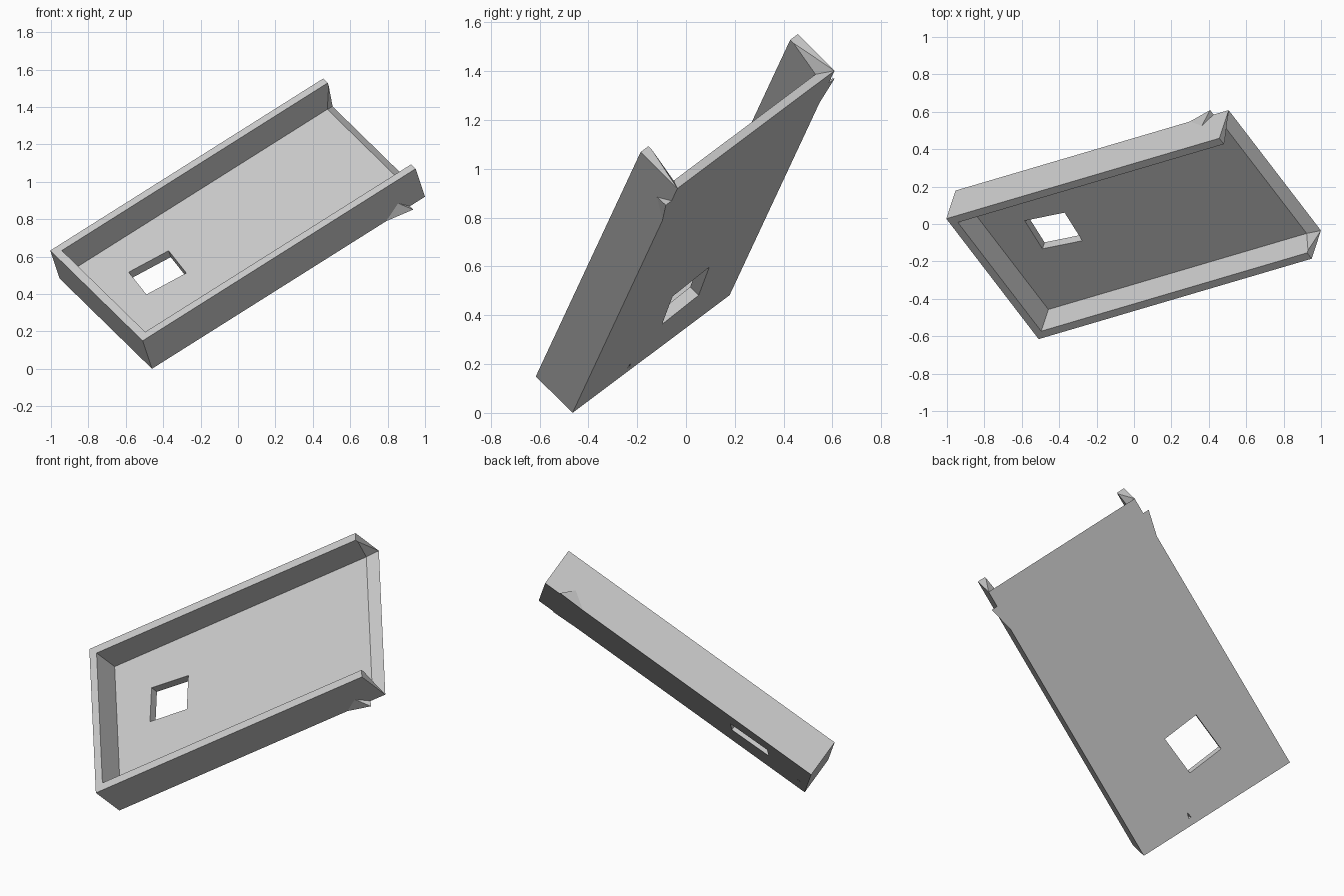
import bpy, bmesh
from mathutils import Matrix, Vector

if "Cube" in bpy.data.objects:
    bpy.data.objects.remove(bpy.data.objects["Cube"])

# Tray dimensions in its own frame: length, width, height, wall and floor
L, W, H, WALL, FLOOR = 1.778, 0.944, 0.218, 0.046, 0.05

# Tilted resting pose
u = Vector((1.46, 0.43, 0.92)).normalized()
v = Vector((-0.49, 0.645, 0.485))
v = (v - u * v.dot(u)).normalized()
pose = Matrix((u, v, u.cross(v))).transposed().to_4x4()
pose.translation = (-0.46, -0.465, 0.0)

grey = bpy.data.materials.new("light_grey")
grey.use_nodes = True
colour = (0.6, 0.6, 0.6, 1)
grey.diffuse_color = colour
grey.node_tree.nodes["Principled BSDF"].inputs["Base Color"].default_value = colour


def hull(name, points):
    """Convex solid around a few points."""
    bm = bmesh.new()
    for p in points:
        bm.verts.new(p)
    bmesh.ops.convex_hull(bm, input=bm.verts[:])
    bmesh.ops.dissolve_limit(bm, angle_limit=0.01, verts=bm.verts[:], edges=bm.edges[:])
    bmesh.ops.recalc_face_normals(bm, faces=bm.faces[:])
    mesh = bpy.data.meshes.new(name)
    bm.to_mesh(mesh)
    bm.free()
    mesh.materials.append(grey)
    ob = bpy.data.objects.new(name, mesh)
    bpy.context.collection.objects.link(ob)
    ob.matrix_world = pose
    return ob


def box(name, lo, hi):
    return hull(name, [(x, y, z) for x in (lo[0], hi[0])
                       for y in (lo[1], hi[1]) for z in (lo[2], hi[2])])


def both_sides(points):
    """Points plus their mirror across the tray's long middle line."""
    return points + [(x, W - y, z) for x, y, z in points]


def cut(target, cutter):
    cutter.hide_render = True
    mod = target.modifiers.new("cut", 'BOOLEAN')
    mod.operation, mod.solver, mod.object = 'DIFFERENCE', 'EXACT', cutter
    bpy.context.view_layer.objects.active = target
    bpy.ops.object.modifier_apply(modifier=mod.name)
    bpy.data.objects.remove(cutter)


# Tray body, hollowed and open at one short end
tray = box("tray", (0, 0, 0), (L, W, H))
cut(tray, box("cavity_cutter", (WALL, WALL, FLOOR), (L + 0.1, W - WALL, 0.3)))

# Open end: floor edge and inner wall ends slope out to the bottom corners
slope = [(L - FLOOR, WALL, FLOOR)]
for x in (L, L + 0.03):
    slope += [(x, 0, 0), (x, WALL, H - 0.02)]
cut(tray, hull("slope_cutter", both_sides(slope)))

# Slightly turned window through the floor
window = box("window_cutter", (-0.123, -0.107, -0.1), (0.123, 0.107, 0.1))
window.matrix_world = pose @ Matrix.Translation((0.394, 0.54, 0.02)) @ Matrix.Rotation(-0.095, 4, 'Z')
cut(tray, window)

# Tiny nick in the underside
cut(tray, hull("nick_cutter", [(0.04, 0.31, -0.01), (0.04, 0.335, -0.01),
                               (0.09, 0.325, -0.01), (0.045, 0.32, 0.02)]))

# Small flared catches on both long sides near the open end
catch = [(1.48, 0.01, 0), (1.68, -0.035, 0), (1.68, 0.01, 0), (1.605, 0.01, 0.085)]
hull("right_catch", catch)
hull("left_catch", both_sides(catch)[len(catch):])
